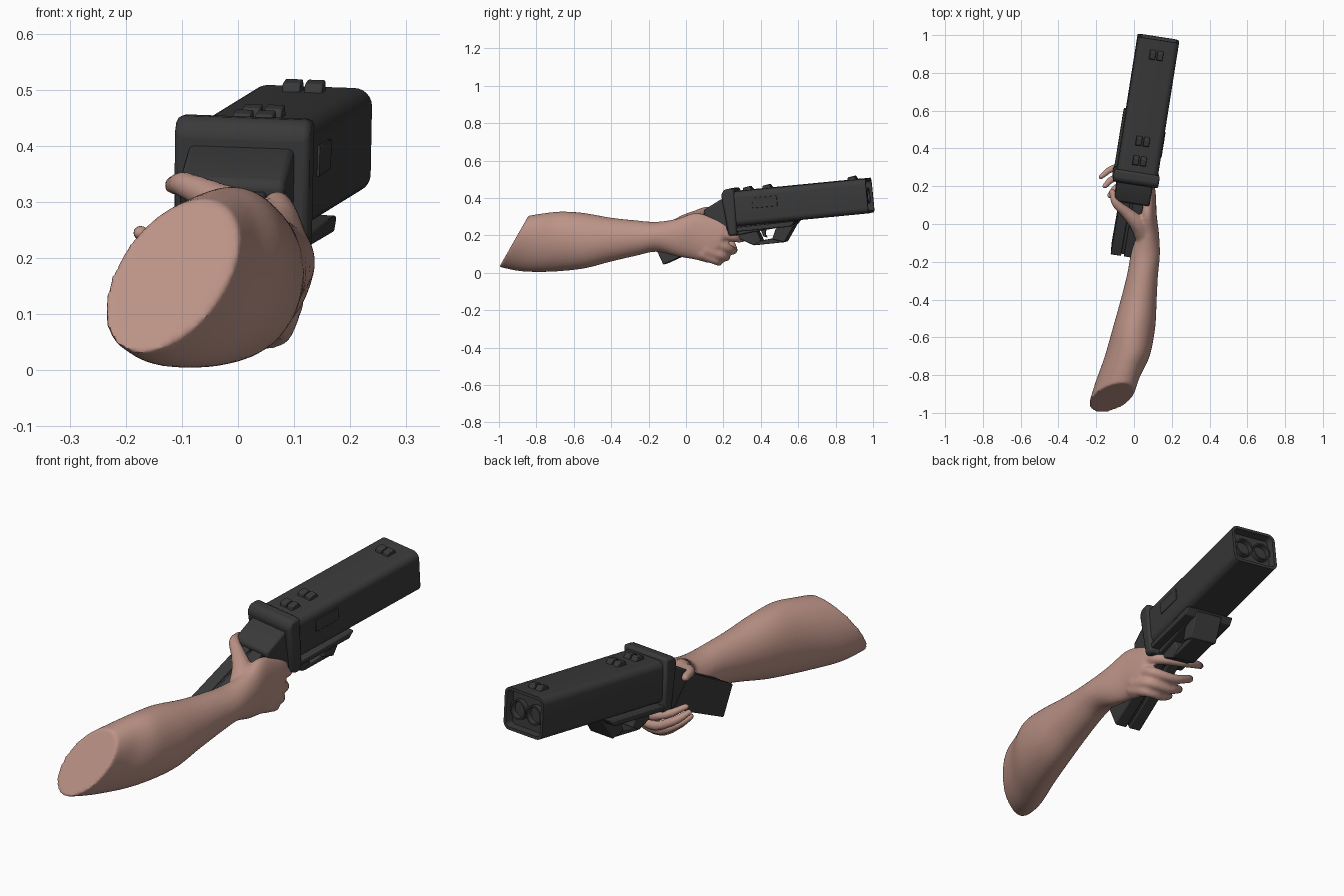
import bpy, bmesh, math
from mathutils import Matrix, Vector

cube = bpy.data.objects.get("Cube")
if cube:
    bpy.data.objects.remove(cube, do_unlink=True)


def material(name, rgb, rough):
    m = bpy.data.materials.new(name)
    m.use_nodes = True
    m.diffuse_color = (*rgb, 1)
    bsdf = m.node_tree.nodes["Principled BSDF"]
    bsdf.inputs["Base Color"].default_value = (*rgb, 1)
    bsdf.inputs["Roughness"].default_value = rough
    return m


METAL = material("dark gunmetal", (0.042, 0.042, 0.042), 0.6)
SKIN = material("skin", (0.5, 0.29, 0.24), 0.7)

# Barrel frame: origin at the muzzle centre, x across, y forward, z up
BARREL = (Matrix.Translation((0.129, 0.983, 0.413)) @ Matrix.Rotation(math.radians(-9), 4, 'Z')
          @ Matrix.Rotation(math.radians(5.5), 4, 'X') @ Matrix.Rotation(math.radians(2), 4, 'Y'))
# Body frame: profiles are given in world y and z, offset across the gun
BODY = Matrix(((0.987, 0.158, 0.035, -0.041), (-0.156, 1, 0, 0), (-0.035, 0, 1, 0), (0, 0, 0, 1)))


def finish(name, bm, mat, matrix=None, bevel=0, angle=35):
    bmesh.ops.recalc_face_normals(bm, faces=bm.faces)
    if matrix:
        bm.transform(matrix)
    mesh = bpy.data.meshes.new(name)
    bm.to_mesh(mesh)
    bm.free()
    obj = bpy.data.objects.new(name, mesh)
    bpy.context.collection.objects.link(obj)
    mesh.materials.append(mat)
    if bevel:
        mod = obj.modifiers.new("bevel", 'BEVEL')
        mod.width, mod.segments, mod.limit_method = bevel, 2, 'ANGLE'
    smooth(obj, angle)
    return obj


def smooth(obj, angle):
    bpy.ops.object.select_all(action='DESELECT')
    obj.select_set(True)
    bpy.context.view_layer.objects.active = obj
    bpy.ops.object.shade_smooth_by_angle(angle=math.radians(angle))


def slab(name, profile, left, right, matrix=BODY, bevel=0.005):
    """Extrude a (y, z) side profile across the gun."""
    bm = bmesh.new()
    face = bm.faces.new([bm.verts.new((left, y, z)) for y, z in profile])
    out = bmesh.ops.extrude_face_region(bm, geom=[face])
    verts = [v for v in out["geom"] if isinstance(v, bmesh.types.BMVert)]
    bmesh.ops.translate(bm, verts=verts, vec=(right - left, 0, 0))
    return finish(name, bm, METAL, matrix, bevel)


def prism(name, outline, back, steps, matrix):
    """Closed prism from an (x, z) outline; each step insets the front and pushes it in."""
    bm = bmesh.new()
    face = bm.faces.new([bm.verts.new((x, back, z)) for x, z in outline])
    bmesh.ops.recalc_face_normals(bm, faces=[face])
    out = bmesh.ops.extrude_face_region(bm, geom=[face])
    front = next(f for f in out["geom"] if isinstance(f, bmesh.types.BMFace))
    bmesh.ops.translate(bm, verts=front.verts, vec=(0, -back, 0))
    for inset, depth in steps:
        bmesh.ops.inset_region(bm, faces=[front], thickness=inset, use_even_offset=True)
        bmesh.ops.translate(bm, verts=front.verts, vec=(0, -depth, 0))
    return finish(name, bm, METAL, matrix)


def rounded_rect(w, h, r, n=6):
    pts = []
    for k, (sx, sz) in enumerate(((1, 1), (-1, 1), (-1, -1), (1, -1))):
        for i in range(n + 1):
            a = (k + i / n) * math.pi / 2
            pts.append((sx * (w - r) + r * math.cos(a), sz * (h - r) + r * math.sin(a)))
    return pts


# Barrel housing with a recessed muzzle and two bores
prism("barrel_housing", rounded_rect(0.11, 0.093, 0.032), -0.74,
      [(0.013, 0), (0.004, 0.035)], BARREL)
circle = [(0.043 * math.cos(i * math.tau / 32), 0.043 * math.sin(i * math.tau / 32)) for i in range(32)]
for side, x in (("left", 0.045), ("right", -0.045)):
    prism(side + "_bore", circle, -0.06, [(0.007, 0), (0.003, 0.055)],
          BARREL @ Matrix.Translation((x, -0.012, 0)))

# Paired sight blocks along the top
for name, v in (("front_sight", -0.082), ("middle_sight", -0.545), ("rear_sight", -0.65)):
    pts = [(v - 0.028, 0.088), (v - 0.022, 0.108), (v + 0.012, 0.113), (v + 0.028, 0.088)]
    for side, s in (("left", 1), ("right", -1)):
        slab(name + "_" + side, pts, s * 0.004, s * 0.036, BARREL, 0.003)

# Side panel
slab("side_panel", [(-0.62, -0.005), (-0.485, -0.005), (-0.485, 0.05), (-0.62, 0.05)],
     0.105, 0.114, BARREL, 0.002)

# Receiver, collar and under-frame
slab("receiver", [(0.108, 0.315), (0.108, 0.338), (0.2, 0.395), (0.27, 0.41), (0.28, 0.205), (0.2, 0.2)],
     -0.095, 0.095, bevel=0.01)
slab("collar", [(0.205, 0.422), (0.222, 0.449), (0.272, 0.453), (0.292, 0.205), (0.245, 0.2)],
     -0.122, 0.122, bevel=0.012)
slab("under_frame", [(0.27, 0.2), (0.38, 0.222), (0.5, 0.242), (0.59, 0.268), (0.59, 0.31), (0.27, 0.29)],
     -0.075, 0.075)
slab("flange", [(0.28, 0.222), (0.575, 0.25), (0.6, 0.28), (0.28, 0.246)], -0.118, 0.115)

# Trigger guard and trigger
slab("guard_front", [(0.49, 0.24), (0.595, 0.272), (0.535, 0.165), (0.47, 0.182)], -0.065, 0.065)
slab("guard_bottom", [(0.37, 0.148), (0.535, 0.165), (0.48, 0.186), (0.4, 0.172)], -0.055, 0.055)
slab("guard_rear", [(0.26, 0.205), (0.385, 0.226), (0.41, 0.172), (0.37, 0.148), (0.3, 0.18)], -0.055, 0.055)
slab("trigger", [(0.4, 0.235), (0.43, 0.238), (0.425, 0.205), (0.437, 0.188), (0.415, 0.195)], -0.015, 0.015)

# Grip: two cheeks over a slightly smaller core
for side, s in (("left", 1), ("right", -1)):
    slab("grip_" + side, [(-0.172, 0.175), (-0.112, 0.045), (0.24, 0.205), (0.24, 0.33), (0.11, 0.32)],
         s * 0.007, s * 0.063)
slab("grip_core", [(-0.16, 0.17), (-0.106, 0.058), (0.22, 0.21), (0.22, 0.32), (0.11, 0.308)], -0.02, 0.02)


def spline(points, n):
    """Catmull-Rom samples through tuples of any length."""
    p = [Vector(q) for q in points]
    p = [2 * p[0] - p[1]] + p + [2 * p[-1] - p[-2]]
    for i in range(1, len(p) - 2):
        for k in range(n):
            t = k / n
            yield 0.5 * (2 * p[i] + (p[i + 1] - p[i - 1]) * t
                         + (2 * p[i - 1] - 5 * p[i] + 4 * p[i + 1] - p[i + 2]) * t * t
                         + (3 * p[i] - p[i - 1] - 3 * p[i + 1] + p[i + 2]) * t ** 3)
    yield p[-2]


# Forearm and palm rings: y, centre x, radius x, centre z, radius z, tilt, lean
RINGS = [
    (-0.92, -0.118, 0.107, 0.168, 0.137, 0.57, 0.4), (-0.82, -0.085, 0.11, 0.163, 0.155, 0.4, 0.3),
    (-0.7, -0.036, 0.118, 0.166, 0.161, 0.2, 0.15), (-0.55, 0, 0.112, 0.171, 0.149, 0, 0),
    (-0.4, 0.025, 0.095, 0.177, 0.117, 0, 0), (-0.27, 0.045, 0.082, 0.185, 0.095, 0, 0),
    (-0.16, 0.06, 0.077, 0.192, 0.08, 0, 0), (-0.05, 0.072, 0.06, 0.188, 0.1, 0, 0),
    (0.05, 0.07, 0.05, 0.195, 0.125, 0, 0), (0.13, 0.075, 0.042, 0.175, 0.122, 0.1, 0),
    (0.18, 0.078, 0.034, 0.165, 0.1, 0.4, 0), (0.2, 0.078, 0.02, 0.165, 0.07, 0.5, 0)]
bm = bmesh.new()
previous, sides = None, 40
for y, xc, rx, zc, rz, tilt, lean in spline(RINGS, 5):
    ring = []
    for i in range(sides):
        a = i * math.tau / sides
        dz = rz * math.sin(a)
        ring.append(bm.verts.new((xc + rx * math.cos(a) + lean * dz, y + tilt * dz, zc + dz)))
    if previous:
        for i in range(sides):
            j = (i + 1) % sides
            bm.faces.new((previous[i], previous[j], ring[j], ring[i]))
    else:
        bm.faces.new(ring)
    previous = ring
bm.faces.new(previous)

# Fingers and thumb: x, y, z, radius
DIGITS = [
    [(0.08, 0.14, 0.23, 0.034), (0.07, 0.25, 0.19, 0.026), (-0.02, 0.3, 0.185, 0.022),
     (-0.11, 0.295, 0.21, 0.02), (-0.175, 0.25, 0.245, 0.015)],
    [(0.085, 0.14, 0.17, 0.034), (0.07, 0.225, 0.13, 0.026), (-0.02, 0.255, 0.12, 0.022),
     (-0.11, 0.24, 0.16, 0.02), (-0.155, 0.2, 0.195, 0.015)],
    [(0.085, 0.11, 0.12, 0.034), (0.07, 0.195, 0.09, 0.026), (-0.02, 0.215, 0.085, 0.022),
     (-0.09, 0.195, 0.12, 0.02), (-0.13, 0.15, 0.15, 0.015)],
    [(0.08, 0.09, 0.1, 0.032), (0.065, 0.165, 0.062, 0.023), (-0.01, 0.175, 0.06, 0.019),
     (-0.07, 0.155, 0.095, 0.017), (-0.1, 0.12, 0.12, 0.013)],
    [(0.06, -0.08, 0.22, 0.05), (0.02, 0.0, 0.27, 0.045), (-0.04, 0.06, 0.305, 0.032),
     (-0.095, 0.11, 0.33, 0.024), (-0.115, 0.17, 0.33, 0.018)]]
for digit in DIGITS:
    for x, y, z, r in spline(digit, 8):
        bmesh.ops.create_icosphere(bm, subdivisions=2, radius=r, matrix=Matrix.Translation((x, y, z)))

# Fuse the arm, palm and fingers into one smooth skin
arm = finish("arm_and_hand", bm, SKIN)
remesh = arm.modifiers.new("fuse", 'REMESH')
remesh.mode, remesh.voxel_size = 'VOXEL', 0.008
relax = arm.modifiers.new("relax", 'SMOOTH')
relax.factor, relax.iterations = 0.5, 4
fused = bpy.data.meshes.new_from_object(arm.evaluated_get(bpy.context.evaluated_depsgraph_get()))
arm.modifiers.clear()
arm.data = fused
fused.materials.clear()
fused.materials.append(SKIN)
smooth(arm, 50)
